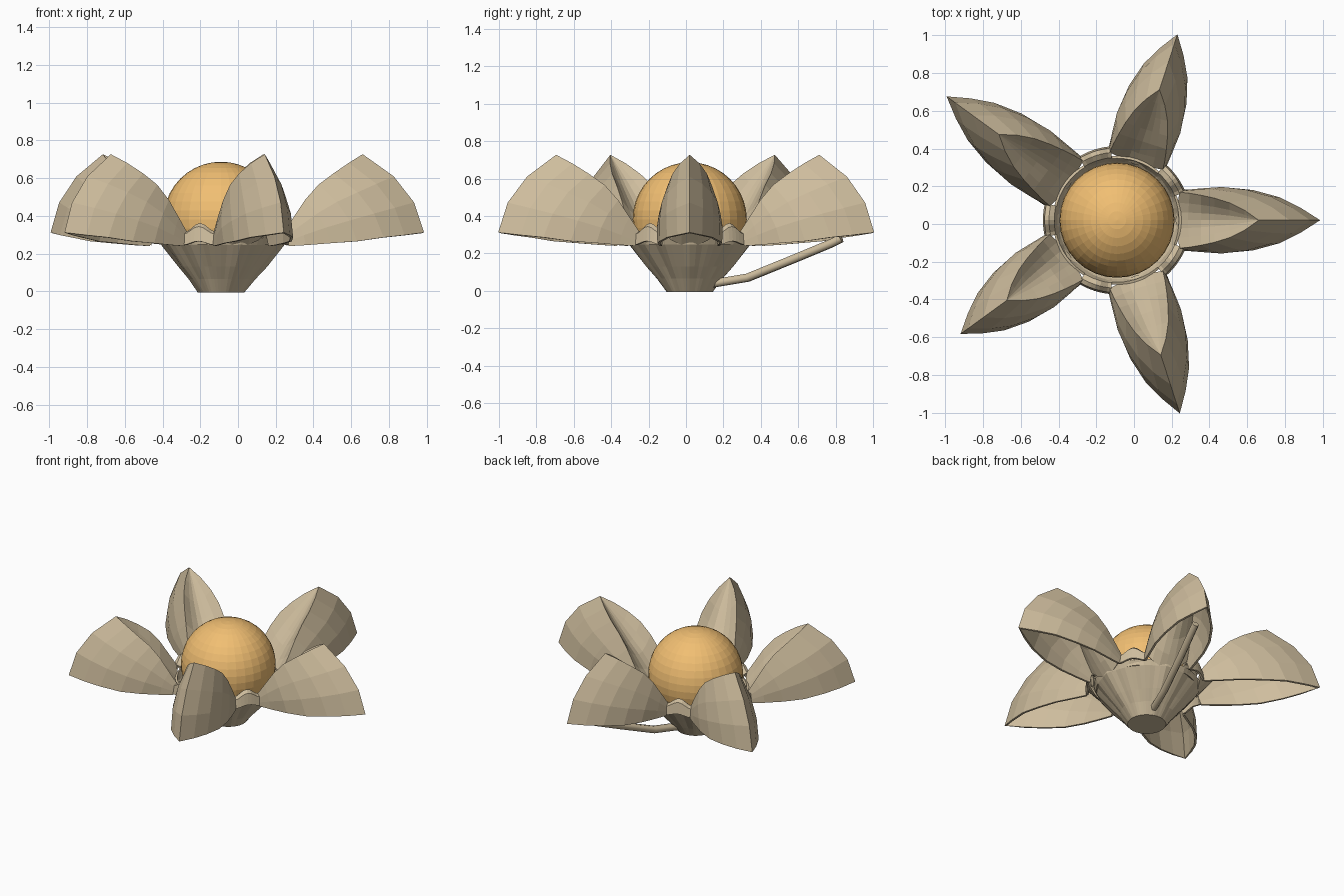
import bpy, bmesh, math
from mathutils import Vector

if "Cube" in bpy.data.objects:
    bpy.data.objects.remove(bpy.data.objects["Cube"])

CX, CY = -0.09, 0.02


def material(name, col):
    m = bpy.data.materials.new(name)
    m.diffuse_color = (*col, 1)
    m.use_nodes = True
    m.node_tree.nodes["Principled BSDF"].inputs["Base Color"].default_value = m.diffuse_color
    return m


TAN = material("tan", (0.62, 0.51, 0.34))
ORANGE = material("orange", (0.88, 0.52, 0.17))


def sheet(name, rows, thick=0.014, close=False, cap=False):
    """Skin a list of equal-length point rows into a thin shell."""
    bm = bmesh.new()
    grid = [[bm.verts.new(p) for p in row] for row in rows]
    n = len(grid[0])
    for a, b in zip(grid, grid[1:]):
        for i in range(n if close else n - 1):
            j = (i + 1) % n
            bm.faces.new((a[i], a[j], b[j], b[i]))
    if cap:
        bm.faces.new(grid[0])
    bmesh.ops.remove_doubles(bm, verts=bm.verts, dist=0.0005)
    bmesh.ops.recalc_face_normals(bm, faces=bm.faces)
    me = bpy.data.meshes.new(name)
    bm.to_mesh(me)
    bm.free()
    ob = bpy.data.objects.new(name, me)
    bpy.context.collection.objects.link(ob)
    me.materials.append(TAN)
    ob.location = (CX, CY, 0)
    s = ob.modifiers.new("thickness", 'SOLIDIFY')
    s.thickness, s.offset = thick, 0
    return ob


# Petal guide lines as (radius, half width, height)
MID = [(.315, 0, .245), (.38, 0, .31), (.45, 0, .39), (.52, 0, .46),
       (.60, 0, .55), (.68, 0, .64), (.75, 0, .72)]
EDGE = [(.335, .145, .31), (.39, .14, .39), (.45, .13, .48), (.52, .115, .56),
        (.60, .09, .62), (.68, .05, .675), (.75, 0, .72)]
HEM = [(.36, .155, .24), (.45, .16, .245), (.58, .166, .255), (.72, .153, .265),
       (.86, .115, .285), (.97, .06, .297), (1.07, 0, .31)]


def petal_row(i, stretch):
    t = i / 6
    m, e, h = Vector(MID[i]), Vector(EDGE[i]), Vector(HEM[i])
    half = [m]
    # hollow inner leaf
    for s in (0.3, 0.65):
        p = m.lerp(e, s)
        p.z = m.z + (e.z - m.z) * s * s
        half.append(p)
    half.append(e)
    # bulging outer skirt
    for s in (1 / 3, 2 / 3):
        b = math.sin(math.pi * s)
        half.append(e.lerp(h, s) + Vector((.062 * t, .018 * (1 - t ** 4) * min(1, 3 * t), .025 * t)) * b
                    - Vector((0, 0 if t < 1 else e.y, 0)))
    half.append(h)
    full = [Vector((p.x, -p.y, p.z)) for p in half[:0:-1]] + half
    for p in full:
        if p.x > .34:
            p.x = .34 + (p.x - .34) * stretch
    return full


for k, stretch in enumerate((1, .945, 1.055, .93, 1)):
    ob = sheet(f"petal_{k + 1}", [petal_row(i, stretch) for i in range(7)])
    ob.rotation_euler.z = math.radians(72 * k)

# Cup with shallow ribs
rows = []
N = 60
for r, z, rib in ((.12, 0, 0), (.17, .07, .005), (.225, .135, .009), (.318, .25, .008), (.335, .285, .0)):
    row = []
    for i in range(N):
        a = 2 * math.pi * i / N
        rr = r + rib * (math.cos(15 * a) * .6 + math.cos(5 * a))
        row.append((rr * math.cos(a), rr * math.sin(a), z))
    rows.append(row)
sheet("cup", rows, close=True, cap=True)

# Turned-over cuffs between petals
for k in range(5):
    rows = []
    for i in range(9):
        u = i / 4 - 1
        a = math.radians(13 * u)
        b = (1 + math.cos(math.pi * u)) / 2
        prof = ((.318, .25), (.338, .30 + .04 * b), (.36, .31 + .045 * b),
                (.378, .30 + .04 * b), (.386, .245 + .02 * b))
        rows.append([(r * math.cos(a), r * math.sin(a), z) for r, z in prof])
    ob = sheet(f"cuff_{k + 1}", rows)
    ob.rotation_euler.z = math.radians(36 + 72 * k)

# Stem under the back petal
cu = bpy.data.curves.new("stem", 'CURVE')
cu.dimensions = '3D'
sp = cu.splines.new('POLY')
pts = [(-.05, .12, .035), (.02, .33, .07), (.105, .6, .18), (.165, .78, .255), (.18, .83, .28)]
sp.points.add(len(pts) - 1)
for p, c in zip(sp.points, pts):
    p.co = (*c, 1)
cu.bevel_depth = .025
cu.bevel_resolution = 1
cu.use_fill_caps = True
cu.materials.append(TAN)
bpy.context.collection.objects.link(bpy.data.objects.new("stem", cu))

# Centre ball
bpy.ops.mesh.primitive_uv_sphere_add(segments=32, ring_count=20, radius=.305, location=(CX, CY, .382))
ball = bpy.context.object
ball.name = "centre_ball"
ball.data.materials.append(ORANGE)
